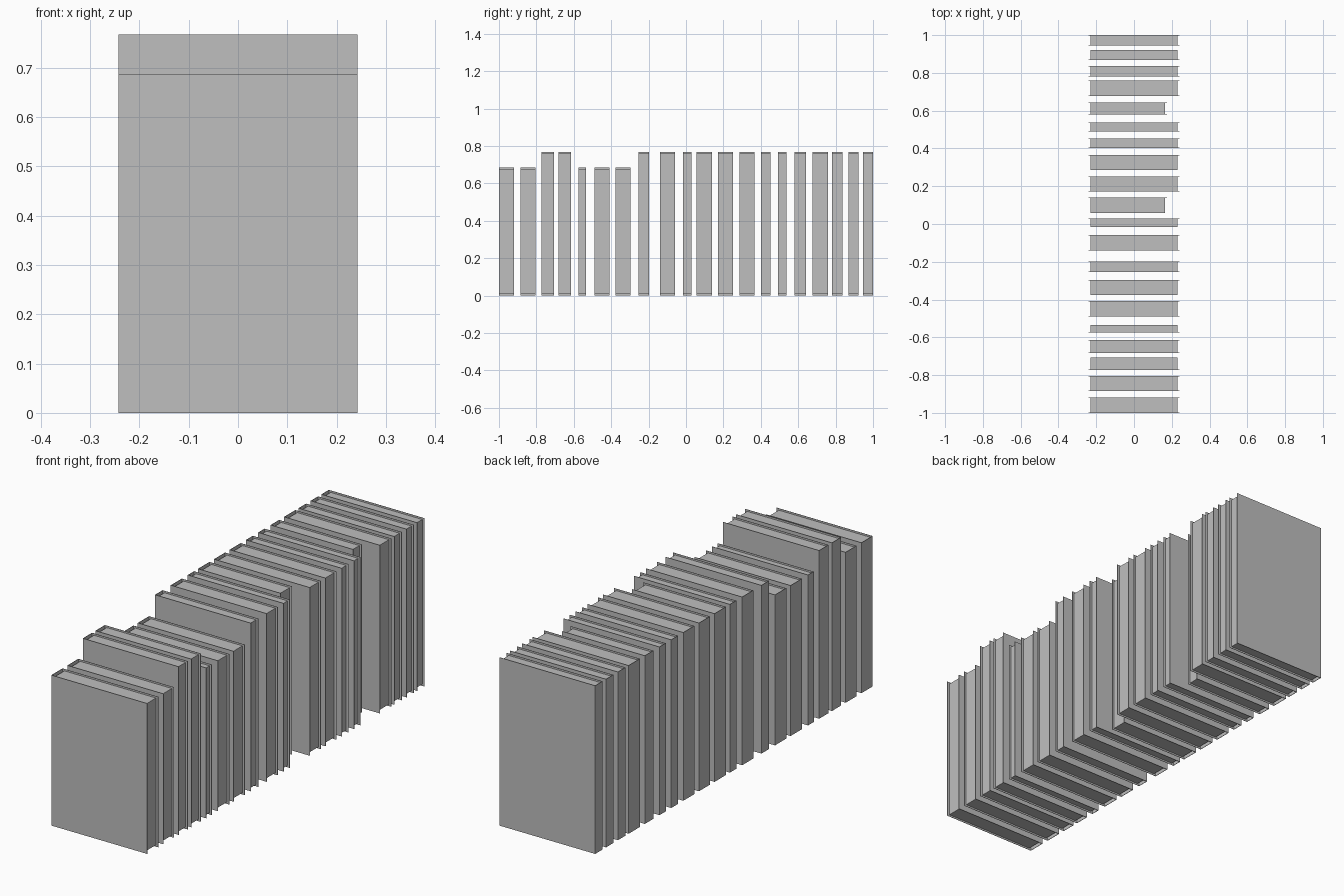
import bpy
import bmesh

cube = bpy.data.objects.get("Cube")
if cube:
    bpy.data.objects.remove(cube, do_unlink=True)

grey = bpy.data.materials.new("plain grey")
grey.use_nodes = True
grey.diffuse_color = (0.52, 0.52, 0.52, 1)
grey.node_tree.nodes["Principled BSDF"].inputs["Base Color"].default_value = (0.52, 0.52, 0.52, 1)

BACK, FRONT, NARROW = -0.242, 0.242, 0.175   # spine edge and opening edges in x
TALL, SHORT = 0.767, 0.686
MARGIN = 0.011                               # pages sit back from the cover edges
SHEET = 0.002


def finish(name, bm):
    bmesh.ops.recalc_face_normals(bm, faces=bm.faces)
    mesh = bpy.data.meshes.new(name)
    bm.to_mesh(mesh)
    bm.free()
    mesh.materials.append(grey)
    obj = bpy.data.objects.new(name, mesh)
    bpy.context.collection.objects.link(obj)
    return obj


def prism(name, outline, z0, z1):
    """Extrude a closed plan outline from z0 up to z1."""
    bm = bmesh.new()
    face = bm.faces.new([bm.verts.new((x, y, z0)) for x, y in outline])
    up = bmesh.ops.extrude_face_region(bm, geom=[face])["geom"]
    verts = [v for v in up if isinstance(v, bmesh.types.BMVert)]
    bmesh.ops.translate(bm, verts=verts, vec=(0, 0, z1 - z0))
    return finish(name, bm)


def book(number, y0, y1, height, opening):
    # folded cover: two boards joined by a flat spine, open at +x
    a, b, inner = y0 + SHEET, y1 - SHEET, BACK + SHEET
    prism(f"book_cover_{number}",
          [(opening, y0), (opening, a), (inner, a), (inner, b),
           (opening, b), (opening, y1), (BACK, y1), (BACK, y0)], 0, height)
    # page block, set back from the spine and the three open edges
    x0, x1 = BACK + MARGIN, opening - MARGIN
    prism(f"book_pages_{number}", [(x0, a), (x1, a), (x1, b), (x0, b)],
          0.008, height - 0.008)


# front and back of each book along the row
spans = [(-1, -.919), (-.884, -.805), (-.773, -.706), (-.682, -.614), (-.575, -.534),
         (-.49, -.408), (-.377, -.296), (-.253, -.198), (-.139, -.059), (-.017, .029),
         (.057, .14), (.172, .252), (.285, .365), (.402, .452), (.491, .537),
         (.58, .642), (.677, .759), (.781, .836), (.869, .922), (.946, 1)]
short_books = {0, 1, 4, 5, 6}
narrow_books = {10, 15}

for i, (y0, y1) in enumerate(spans):
    book(i + 1, y0, y1,
         SHORT if i in short_books else TALL,
         NARROW if i in narrow_books else FRONT)
